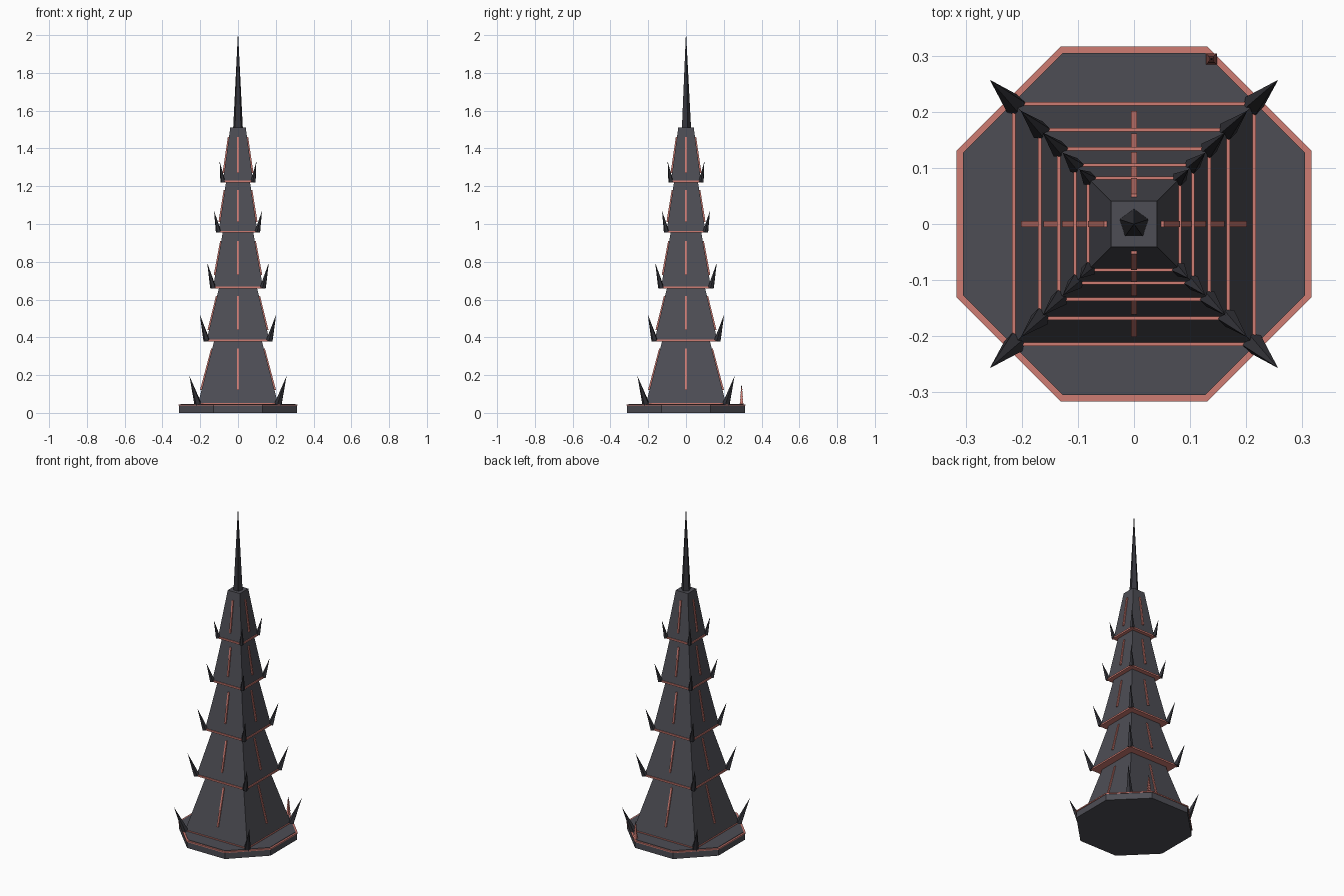
import bpy, math
from mathutils import Vector

if "Cube" in bpy.data.objects:
    bpy.data.objects.remove(bpy.data.objects["Cube"])


def material(name, rgb):
    m = bpy.data.materials.new(name)
    m.diffuse_color = (*rgb, 1)
    m.use_nodes = True
    m.node_tree.nodes["Principled BSDF"].inputs["Base Color"].default_value = m.diffuse_color
    return m


STONE = material("slate stone", (0.075, 0.075, 0.09))
DARK = material("dark iron", (0.035, 0.035, 0.043))
GLOW = material("coral trim", (0.62, 0.2, 0.17))


def mesh(name, verts, faces, mat):
    me = bpy.data.meshes.new(name)
    me.from_pydata(verts, [], faces)
    me.materials.append(mat)
    ob = bpy.data.objects.new(name, me)
    bpy.context.collection.objects.link(ob)
    return ob


def frustum(name, n, r0, r1, z0, z1, mat, start, at=(0, 0)):
    """Closed n-sided frustum; r0 and r1 are corner radii."""
    vs = []
    for r, z in ((r0, z0), (r1, z1)):
        for i in range(n):
            a = start + i * math.tau / n
            vs.append((at[0] + r * math.cos(a), at[1] + r * math.sin(a), z))
    fs = [(i, (i + 1) % n, n + (i + 1) % n, n + i) for i in range(n)]
    fs += [tuple(range(n))[::-1], tuple(range(n, 2 * n))]
    return mesh(name, vs, fs, mat)


def square(name, h0, h1, z0, z1, mat, at=(0, 0)):
    s = math.sqrt(2)
    return frustum(name, 4, h0 * s, h1 * s, z0, z1, mat, math.pi / 4, at)


def spike(name, base, tip, r, n=5):
    base, tip = Vector(base), Vector(tip)
    q = (tip - base).to_track_quat('Z', 'Y')
    vs = [base + q @ Vector((r * math.cos(i * math.tau / n), r * math.sin(i * math.tau / n), 0))
          for i in range(n)] + [tip]
    fs = [(i, (i + 1) % n, n) for i in range(n)] + [tuple(range(n))[::-1]]
    return mesh(name, vs, fs, DARK)


# octagonal plinth with a coral rim
C = math.cos(math.pi / 8)
frustum("plinth", 8, 0.312 / C, 0.312 / C, 0, 0.042, STONE, math.pi / 8)
frustum("plinth_rim", 8, 0.316 / C, 0.316 / C, 0.038, 0.045, GLOW, math.pi / 8)
frustum("plinth_top", 8, 0.305 / C, 0.305 / C, 0.042, 0.048, STONE, math.pi / 8)

# tiers: z bottom, z top, half bottom, half top, spike tip offset, spike tip height, slit z range
tiers = [
    (0.048, 0.385, 0.212, 0.125, 0.257, 0.195, 0.12, 0.34),
    (0.385, 0.665, 0.166, 0.100, 0.202, 0.520, 0.44, 0.62),
    (0.665, 0.960, 0.132, 0.080, 0.163, 0.795, 0.73, 0.91),
    (0.960, 1.225, 0.103, 0.063, 0.127, 1.070, 1.01, 1.18),
    (1.225, 1.510, 0.080, 0.041, 0.097, 1.330, 1.27, 1.46),
]
for k, (z0, z1, h0, h1, tip, tz, s0, s1) in enumerate(tiers, 1):
    square(f"tier_{k}", h0, h1, z0, z1, STONE)
    square(f"tier_trim_{k}", h0 + 0.005, h0 + 0.005, z0 - 0.006, z0 + 0.004, GLOW)
    # corner spikes leaning outward
    r = 0.010 + 0.045 * h0
    for sx in (-1, 1):
        for sy in (-1, 1):
            spike(f"corner_spike_{k}", (sx * h0, sy * h0, z0 - 0.002),
                  (sx * tip, sy * tip, tz), r)
    # glowing slit proud of each sloping face
    half = lambda z: h0 + (h1 - h0) * (z - z0) / (z1 - z0)
    w = 0.005
    prof = [(half(s0) - 0.01, s0), (half(s0) + 0.008, s0),
            (half(s1) + 0.006, s1), (half(s1) - 0.01, s1)]
    for i in range(4):
        vs = [(sx * w, -d, z) for sx in (-1, 1) for d, z in prof]
        fs = [(0, 3, 2, 1), (4, 5, 6, 7), (0, 1, 5, 4), (1, 2, 6, 5), (2, 3, 7, 6), (3, 0, 4, 7)]
        mesh(f"slit_{k}", vs, fs, GLOW).rotation_euler.z = i * math.pi / 2

# five-sided spire
frustum("spire", 5, 0.027, 0.001, 1.505, 2.0, DARK, math.pi / 2)

# tiny stacked beacon on the back of the plinth
at = (0.138, 0.294)
for k in range(5):
    z, h = 0.048 + k * 0.018, 0.010 - k * 0.0014
    square(f"beacon_tier_{k + 1}", h, h * 0.55, z, z + 0.018, GLOW, at)
square("beacon_tip", 0.002, 0.0004, 0.135, 0.155, DARK, at)
